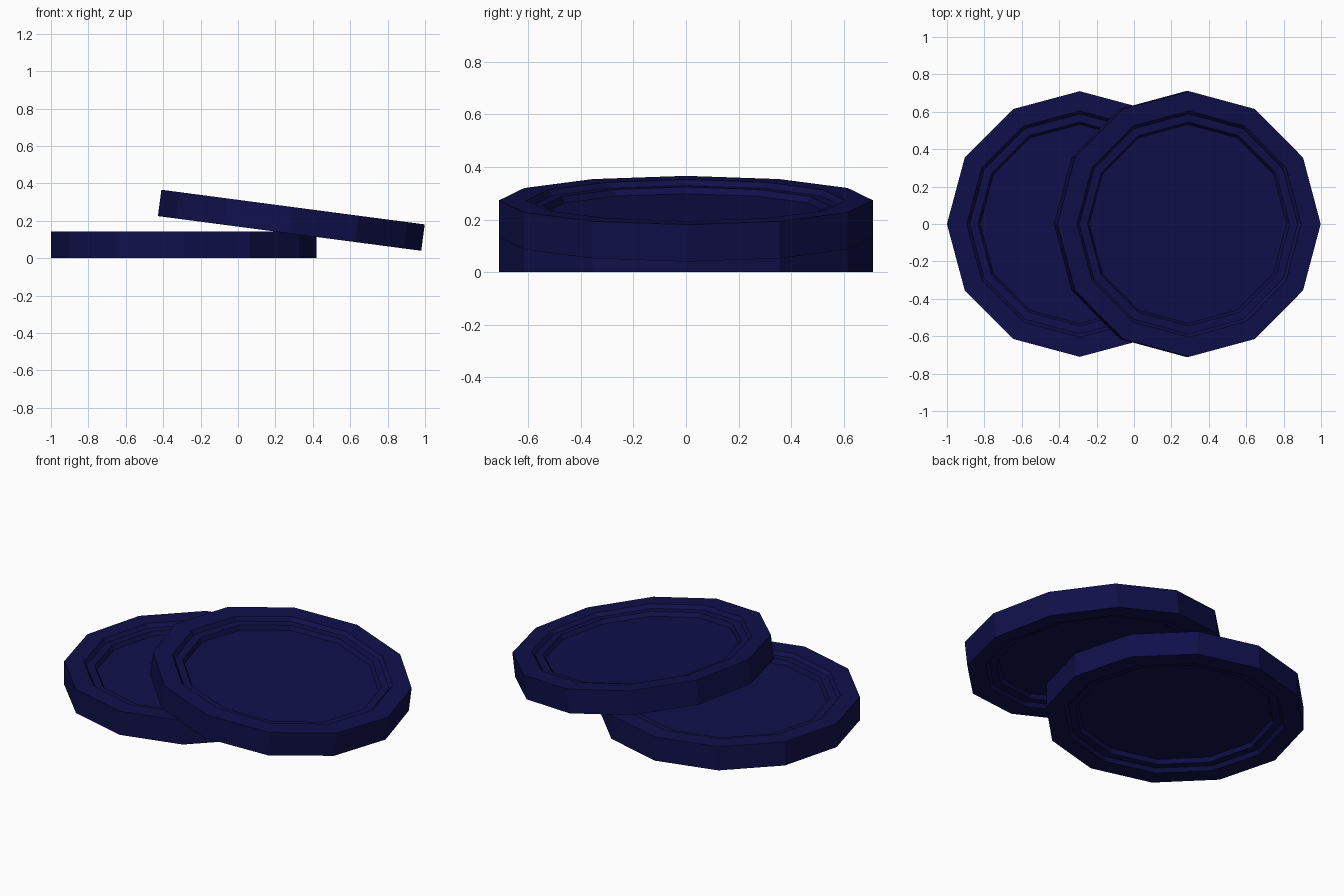
import bpy
import bmesh
from math import radians, cos, sin, tau

cube = bpy.data.objects.get("Cube")
if cube:
    bpy.data.objects.remove(cube, do_unlink=True)

SIDES = 12
RADIUS = 0.71
HALF = 0.071

# Single deep blue material
navy = bpy.data.materials.new("deep navy")
navy.use_nodes = True
navy.diffuse_color = (0.005, 0.005, 0.07, 1)
navy.node_tree.nodes["Principled BSDF"].inputs["Base Color"].default_value = navy.diffuse_color

# Upper half profile from rim to field: raised rim, ledge, recessed field
upper = [(RADIUS, HALF), (0.605, HALF), (0.588, 0.050), (0.545, 0.050), (0.532, 0.026)]
profile = list(reversed(upper)) + [(r, -z) for r, z in upper]


def make_coin(name, location, tilt):
    bm = bmesh.new()
    rings = [[bm.verts.new((r * cos(tau * i / SIDES), r * sin(tau * i / SIDES), z))
              for i in range(SIDES)] for r, z in profile]
    for a, b in zip(rings, rings[1:]):
        for i in range(SIDES):
            j = (i + 1) % SIDES
            bm.faces.new((a[i], b[i], b[j], a[j]))
    # Flat fields on both faces
    bm.faces.new(rings[0])
    bm.faces.new(reversed(rings[-1]))
    bmesh.ops.recalc_face_normals(bm, faces=bm.faces)
    mesh = bpy.data.meshes.new(name)
    bm.to_mesh(mesh)
    bm.free()
    mesh.materials.append(navy)
    coin = bpy.data.objects.new(name, mesh)
    coin.location = location
    coin.rotation_euler.y = radians(tilt)
    bpy.context.collection.objects.link(coin)
    return coin


# One coin lies flat, the other leans on it
make_coin("flat_coin", (-0.29, 0, HALF), 0)
make_coin("leaning_coin", (0.285, 0, 0.203), 7.5)
